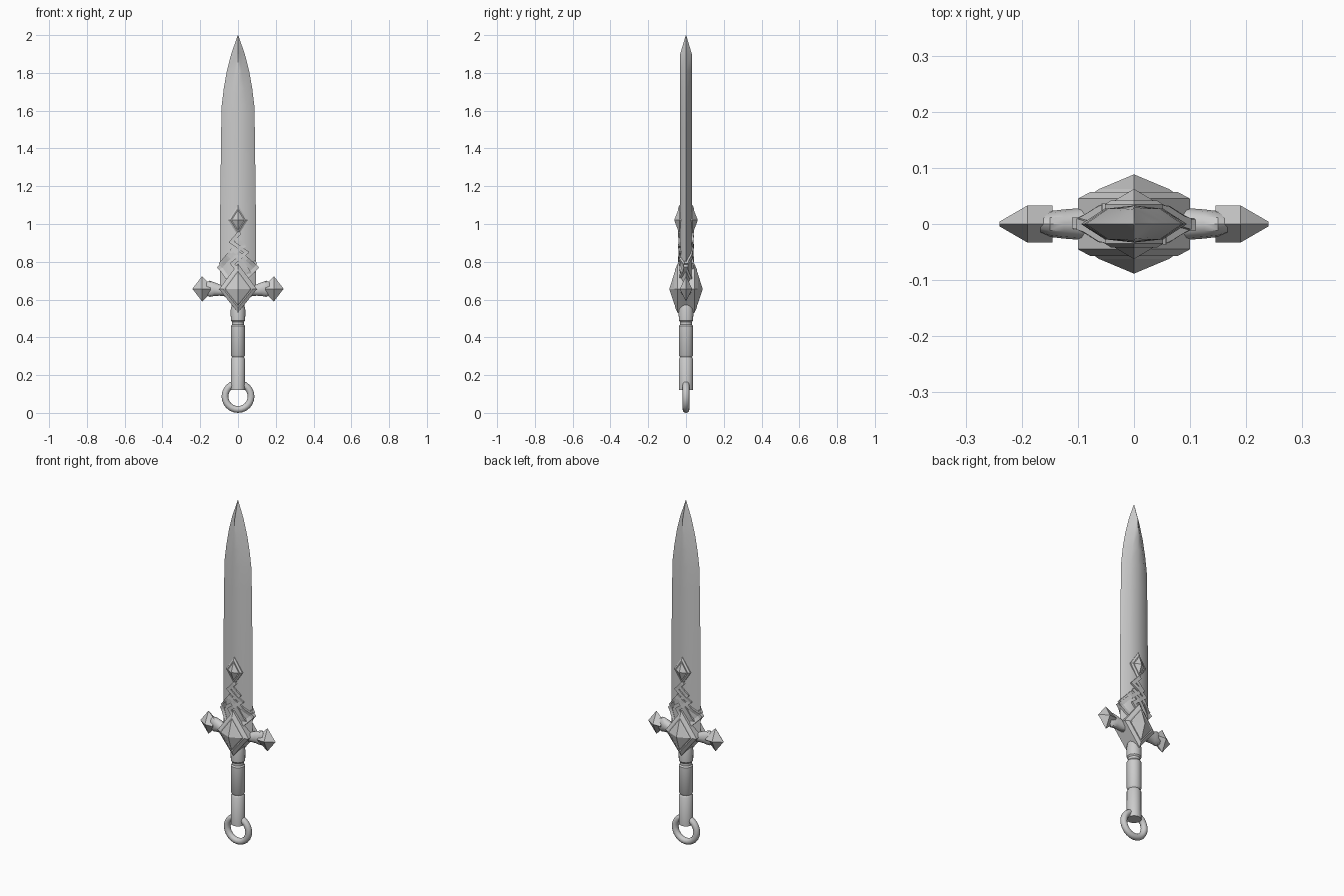
import bpy, bmesh, math
from mathutils import Vector

if "Cube" in bpy.data.objects:
    bpy.data.objects.remove(bpy.data.objects["Cube"], do_unlink=True)

steel = bpy.data.materials.new("grey steel")
steel.use_nodes = True
GREY = (0.6, 0.6, 0.6, 1)
steel.diffuse_color = GREY
for node in steel.node_tree.nodes:
    if node.type == 'BSDF_PRINCIPLED':
        node.inputs["Base Color"].default_value = GREY


def finish(name, bm, smooth=None):
    bmesh.ops.recalc_face_normals(bm, faces=bm.faces)
    mesh = bpy.data.meshes.new(name)
    bm.to_mesh(mesh)
    bm.free()
    obj = bpy.data.objects.new(name, mesh)
    mesh.materials.append(steel)
    bpy.context.collection.objects.link(obj)
    if smooth:
        bpy.ops.object.select_all(action='DESELECT')
        obj.select_set(True)
        bpy.context.view_layer.objects.active = obj
        bpy.ops.object.shade_smooth_by_angle(angle=math.radians(smooth))
    return obj


def loft(bm, rings):
    """Skin a list of closed rings and cap both ends."""
    rows = [[bm.verts.new(p) for p in ring] for ring in rings]
    n = len(rows[0])
    for a, b in zip(rows, rows[1:]):
        for i in range(n):
            j = (i + 1) % n
            bm.faces.new((a[i], a[j], b[j], b[i]))
    bm.faces.new(rows[0])
    bm.faces.new(rows[-1])


# Blade: bevelled section running up to a point
def blade_ring(z, edge, inner, ridge):
    side = ridge * 0.83
    half = [(edge, 0), (inner, side), (0, ridge)]
    pts = half + [(-inner, side), (-edge, 0), (-inner, -side), (0, -ridge), (inner, -side)]
    return [(x, y, z) for x, y in pts]


bm = bmesh.new()
stations = [(0.62, 0.095, 0.052, 0.033), (1.1, 0.094, 0.052, 0.033),
            (1.5, 0.089, 0.049, 0.033), (1.63, 0.086, 0.046, 0.033),
            (1.72, 0.075, 0.034, 0.033), (1.81, 0.059, 0.019, 0.033),
            (1.9, 0.036, 0.003, 0.031), (2.0, 0.001, 0.0003, 0.001)]
loft(bm, [blade_ring(*s) for s in stations])
finish("blade", bm, 28)


# Stepped diamond bosses passing through the blade
def diamond_ring(y, half_x, low, mid, high, scale):
    return [(half_x * scale, y, mid), (0, y, mid + (high - mid) * scale),
            (-half_x * scale, y, mid), (0, y, mid + (low - mid) * scale)]


def boss(name, half_x, low, mid, high, steps):
    layers = [(-y, s) for y, s in reversed(steps)] + steps
    bm = bmesh.new()
    loft(bm, [diamond_ring(y, half_x, low, mid, high, s) for y, s in layers])
    finish(name, bm)


boss("guard_centre", 0.1, 0.53, 0.655, 0.79,
     [(0.045, 1), (0.057, 0.78), (0.057, 0.7), (0.062, 0.63), (0.088, 0.01)])
boss("blade_gem", 0.052, 0.94, 1.02, 1.1,
     [(0.035, 1), (0.042, 0.78), (0.042, 0.66), (0.062, 0.02)])

# Guard arms and their pointed ends
for side, label in ((1, "left"), (-1, "right")):
    bm = bmesh.new()
    rings = []
    for x, z, ry, rz in ((0.03, 0.635, 0.03, 0.03), (0.085, 0.648, 0.029, 0.027),
                         (0.125, 0.655, 0.026, 0.036), (0.15, 0.657, 0.023, 0.043),
                         (0.167, 0.658, 0.016, 0.034)):
        ring = []
        for k in range(12):
            a = math.tau * k / 12
            ring.append((side * x, ry * math.cos(a), z + rz * math.sin(a)))
        rings.append(ring)
    loft(bm, rings)
    finish("guard_arm_" + label, bm, 35)

    bm = bmesh.new()
    rings = []
    for x, ry, rz in ((0.145, 0.033, 0.022), (0.19, 0.033, 0.067), (0.24, 0.004, 0.002)):
        rings.append([(side * x, ry, 0.657), (side * x, 0, 0.657 + rz),
                      (side * x, -ry, 0.657), (side * x, 0, 0.657 - rz)])
    loft(bm, rings)
    finish("guard_point_" + label, bm)


# Interlaced bands lying on both blade faces
def surface(x):
    x = abs(x)
    if x < 0.052:
        return 0.033 - 0.11 * x
    return max(0.004, 0.0274 * (0.095 - x) / 0.043)


def band(bm, path, turn, lift):
    for a, b in zip(path, path[1:]):
        a, b = Vector(a), Vector(b)
        along = (b - a).normalized()
        across = Vector((-along.y, along.x)) * 0.01
        a, b = a - along * 0.008, b + along * 0.008
        rings = []
        for k in range(6):
            p = a.lerp(b, k / 5)
            top = surface(p.x) + lift
            corners = ((p - across, top - 0.02), (p - across, top),
                       (p + across, top), (p + across, top - 0.02))
            rings.append([(turn * q.x, -turn * y, q.y) for q, y in corners])
        loft(bm, rings)


strand_a = [(0.005, 0.95), (-0.035, 0.905), (0.045, 0.85), (-0.03, 0.79), (0.01, 0.74)]
strand_b = [(-0.01, 0.92), (0.03, 0.885), (-0.06, 0.81), (-0.095, 0.77), (-0.06, 0.72)]
strand_c = [(-0.03, 0.865), (0.04, 0.82), (0.098, 0.77), (0.05, 0.72)]
strand_d = [(-0.09, 0.79), (-0.035, 0.855), (0.02, 0.8), (0.06, 0.74)]
bm = bmesh.new()
for turn in (1, -1):
    for path, lift in ((strand_a, 0.009), (strand_b, 0.007),
                       (strand_c, 0.008), (strand_d, 0.006)):
        band(bm, path, turn, lift)
finish("blade_bands", bm)

# Grip: turned profile with two grooves
bm = bmesh.new()
profile = [(0.12, 0.038), (0.285, 0.038), (0.295, 0.031), (0.305, 0.038),
           (0.46, 0.038), (0.468, 0.032), (0.482, 0.032), (0.49, 0.038),
           (0.545, 0.039), (0.57, 0.034), (0.6, 0.025)]
loft(bm, [[(r * math.cos(math.tau * k / 20), r * math.sin(math.tau * k / 20), z)
           for k in range(20)] for z, r in profile])
finish("grip", bm, 35)

# Pommel ring
bpy.ops.mesh.primitive_torus_add(major_segments=24, minor_segments=12, major_radius=0.069,
                                 minor_radius=0.018, location=(0, 0, 0.087),
                                 rotation=(math.pi / 2, 0, 0))
ring = bpy.context.object
ring.name = "pommel_ring"
ring.data.materials.append(steel)
bpy.ops.object.shade_smooth_by_angle(angle=math.radians(40))
